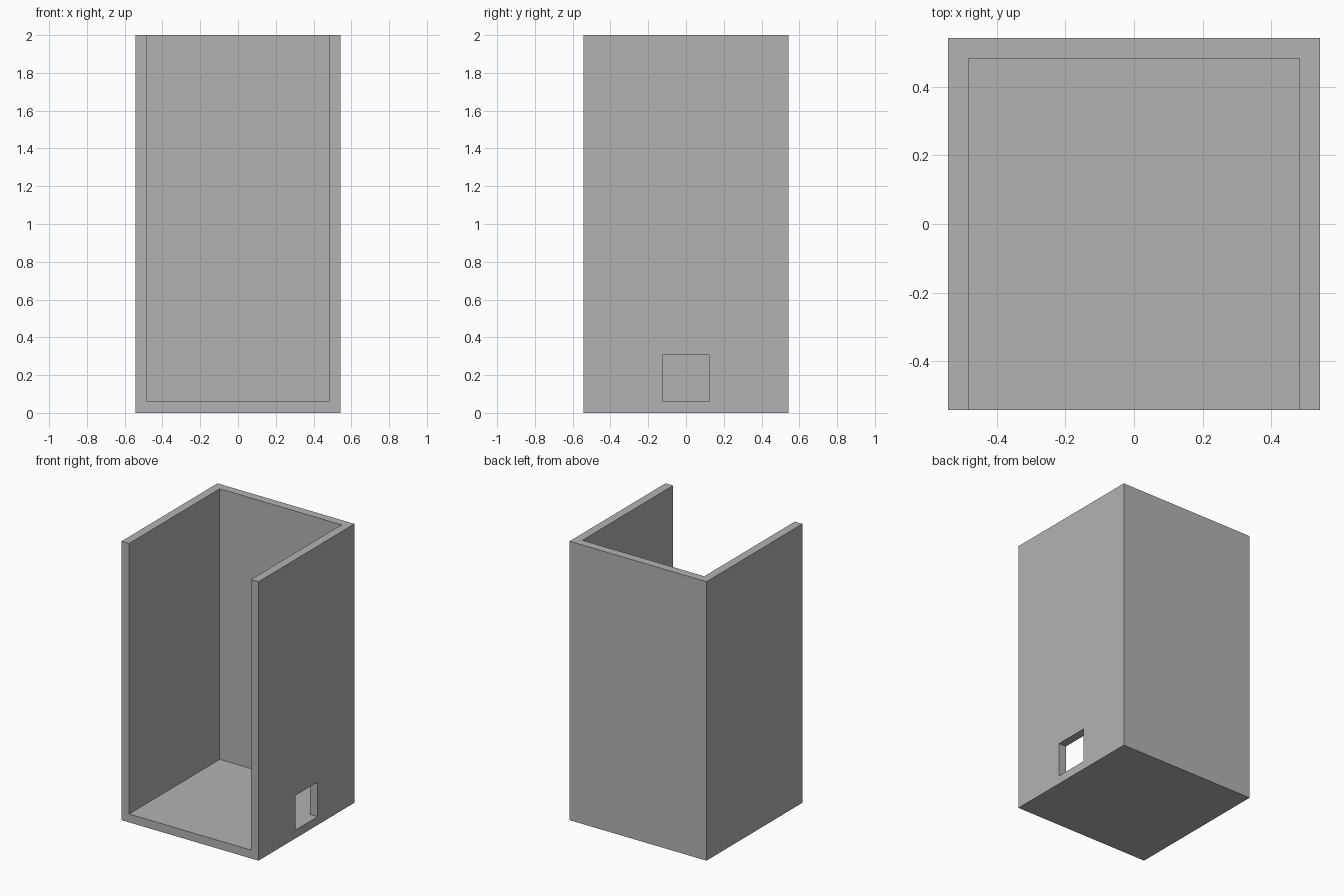
import bpy

if "Cube" in bpy.data.objects:
    bpy.data.objects.remove(bpy.data.objects["Cube"])

HALF, HEIGHT, WALL = 0.543, 2.0, 0.06
INNER = HALF - WALL


def box(name, lo, hi):
    """Axis-aligned box between two corners."""
    bpy.ops.mesh.primitive_cube_add(size=1)
    ob = bpy.context.object
    ob.name = name
    for v in ob.data.vertices:
        for i in range(3):
            v.co[i] = hi[i] if v.co[i] > 0 else lo[i]
    return ob


def cut(target, cutter):
    """Subtract the cutter from the target and remove it."""
    mod = target.modifiers.new("cut", 'BOOLEAN')
    mod.operation = 'DIFFERENCE'
    mod.solver = 'EXACT'
    mod.object = cutter
    bpy.context.view_layer.objects.active = target
    bpy.ops.object.modifier_apply(modifier=mod.name)
    bpy.data.objects.remove(cutter, do_unlink=True)


# Outer block
housing = box("open_housing", (-HALF, -HALF, 0), (HALF, HALF, HEIGHT))

# Cavity, open at the front and the top
cut(housing, box("cavity_cutter", (-INNER, -1, WALL), (INNER, INNER, 3)))

# Square opening through the right wall, level with the floor
cut(housing, box("side_opening_cutter", (0.3, -0.125, WALL), (1, 0.125, 0.307)))

# Plain grey
grey = bpy.data.materials.new("grey")
grey.diffuse_color = (0.45, 0.45, 0.45, 1)
grey.use_nodes = True
grey.node_tree.nodes["Principled BSDF"].inputs["Base Color"].default_value = grey.diffuse_color
housing.data.materials.clear()
housing.data.materials.append(grey)
